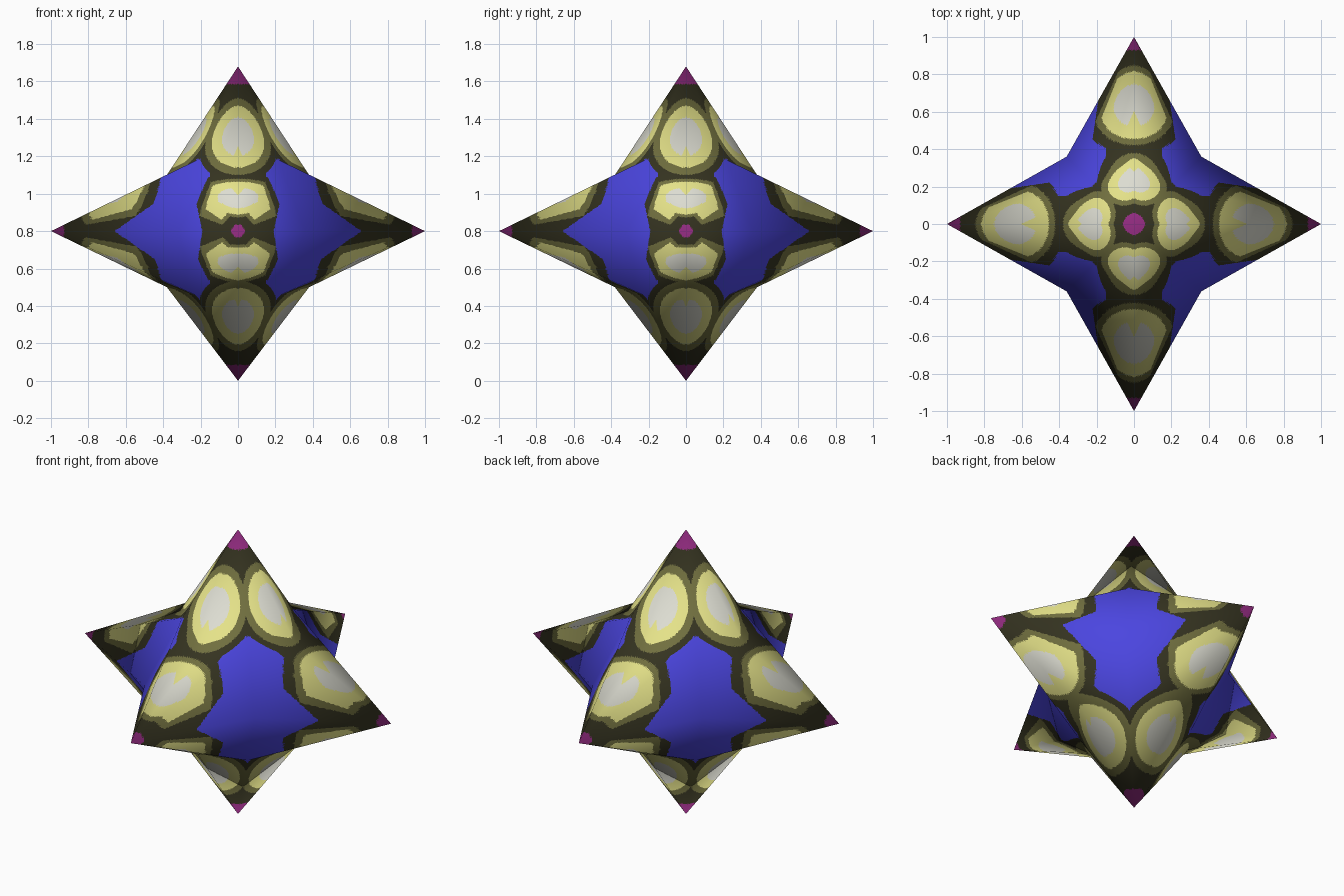
import bpy, bmesh
from itertools import product
from mathutils import Vector

if "Cube" in bpy.data.objects:
    bpy.data.objects.remove(bpy.data.objects["Cube"])

MID = 0.8           # height of the four side tips
STEPS = 56          # cuts along each facet edge, for clean colour borders

# colours (linear)
PALETTE = [
    ("blue body", (0.07, 0.06, 0.74)),
    ("dark rim", (0.036, 0.034, 0.015)),
    ("olive ring", (0.165, 0.16, 0.05)),
    ("pale yellow", (0.78, 0.76, 0.25)),
    ("light grey", (0.72, 0.72, 0.64)),
    ("magenta tip", (0.32, 0.027, 0.24)),
]
BLUE, DARK, OLIVE, YELLOW, GREY, MAGENTA = range(6)


def octant(sx, sy, sz):
    """Six flat facets between three tips, three valleys and one shoulder."""
    def at(x, y, z):
        return Vector((sx * x, sy * y, sz * z))
    up = sz > 0
    tips = [at(1, 0, 0), at(0, 1, 0), at(0, 0, 0.88 if up else 0.8)]
    valleys = {(0, 1): at(0.36, 0.36, 0), (0, 2): at(0.38, 0, 0.3), (1, 2): at(0, 0.38, 0.3)}
    shoulder = at(0.215, 0.215, 0.382 if up else 0.345)
    for pair, valley in valleys.items():
        for i in pair:
            yield tips[i], valley, shoulder


def spot(t, c, t0, rt, rc, egg, ring, notch):
    """Colour of an egg-shaped spot with a notched grey heart."""
    d = (((t - t0) / rt) ** 2 + (c / (rc * (1 + egg * (t0 - t)))) ** 2) ** 0.5
    if d < 0.62:
        return YELLOW if c < 0.45 * (t0 - notch - t) else GREY
    return YELLOW if d < 1 else OLIVE if d < ring else DARK if d < 1.45 else BLUE


def colour(p):
    ax, ay, az = abs(p.x), abs(p.y), abs(p.z)
    out, mid = max(ax, ay), min(ax, ay)
    up = p.z > 0
    # spike tips
    if out > 0.93 or az > (0.785 if up else 0.715):
        return MAGENTA
    # blue field round the waist
    if az < 0.7 * (0.66 - out):
        return BLUE
    # spots on the upper and lower sides of the horizontal spikes
    best = spot(out, mid, 0.635, 0.18, 0.172, 1.2, 1.18, 0.03)
    # dark seam along the waist of those spikes
    if out > 0.5 and az < 0.27 * (1 - out):
        best = DARK if az < 0.18 * (1 - out) else min(best, OLIVE)
    # spots on the four sides of the top and bottom spikes
    t0, rt = (0.505, 0.165) if up else (0.455, 0.15)
    best = max(best, spot(az, mid, t0, rt, 0.135, 1.6, 1.24, 0.05))
    # dark skin between the spots
    if best == BLUE and (out > 0.66 or az > 0.385 or (mid < 0.15 and az > 0.2)):
        best = DARK
    return best


facets = [f for s in product((1, -1), repeat=3) for f in octant(*s)]


def key(p):
    return tuple(round(c, 4) for c in p)


# soft corner normals shared by the flat facets
corner = {}
for a, b, c in facets:
    n = (b - a).cross(c - a)
    n = n if n.dot(a + b + c) > 0 else -n
    for p in (a, b, c):
        corner[key(p)] = corner.get(key(p), Vector()) + n
corner = {k: n.normalized() for k, n in corner.items()}

# one closed skin, each facet cut into a fine triangle grid
bm = bmesh.new()
made, normals = {}, []


def vert(weights, tri):
    p = sum((w * q for w, q in zip(weights, tri)), Vector())
    k = key(p)
    if k not in made:
        made[k] = bm.verts.new(p)
        n = sum((w * corner[key(q)] for w, q in zip(weights, tri)), Vector())
        normals.append(n.normalized())
    return made[k]


for tri in facets:
    if (tri[1] - tri[0]).cross(tri[2] - tri[0]).dot(sum(tri, Vector())) < 0:
        tri = (tri[0], tri[2], tri[1])
    g = {(i, j): vert((1 - (i + j) / STEPS, i / STEPS, j / STEPS), tri)
         for i in range(STEPS + 1) for j in range(STEPS + 1 - i)}
    for i, j in g:
        cells = []
        if i + j < STEPS:
            cells.append((g[i, j], g[i + 1, j], g[i, j + 1]))
        if i + j < STEPS - 1:
            cells.append((g[i + 1, j], g[i + 1, j + 1], g[i, j + 1]))
        for cell in cells:
            f = bm.faces.new(cell)
            f.smooth = True
            f.material_index = colour(f.calc_center_median())
bmesh.ops.translate(bm, verts=bm.verts[:], vec=Vector((0, 0, MID)))

mesh = bpy.data.meshes.new("spiked_star")
bm.to_mesh(mesh)
bm.free()
for name, rgb in PALETTE:
    m = bpy.data.materials.new(name)
    m.diffuse_color = (*rgb, 1)
    m.use_nodes = True
    m.node_tree.nodes["Principled BSDF"].inputs["Base Color"].default_value = m.diffuse_color
    mesh.materials.append(m)
mesh.normals_split_custom_set_from_vertices([tuple(n) for n in normals])
star = bpy.data.objects.new("spiked_star", mesh)
bpy.context.collection.objects.link(star)
